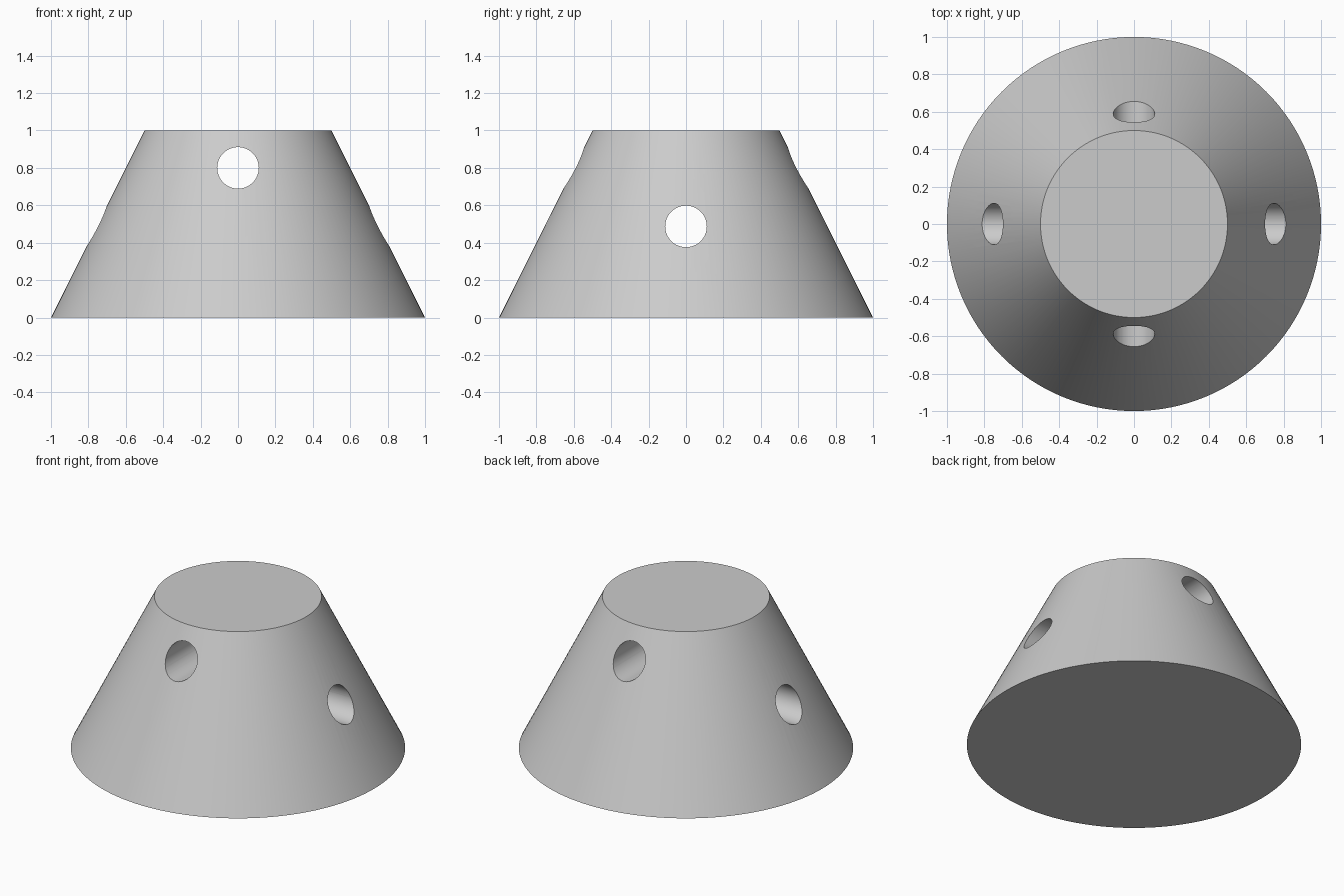
import bpy
import math

if "Cube" in bpy.data.objects:
    bpy.data.objects.remove(bpy.data.objects["Cube"])

grey = bpy.data.materials.new("light_grey")
grey.diffuse_color = (0.6, 0.6, 0.6, 1)
grey.use_nodes = True
grey.node_tree.nodes["Principled BSDF"].inputs["Base Color"].default_value = grey.diffuse_color

# Truncated cone body
bpy.ops.mesh.primitive_cone_add(vertices=128, radius1=1.0, radius2=0.5, depth=1.0,
                                location=(0, 0, 0.5))
body = bpy.context.object
body.name = "cone_body"
body.data.materials.append(grey)


# Round hole running straight through the body
def drill(name, height, rotation):
    bpy.ops.mesh.primitive_cylinder_add(vertices=64, radius=0.111, depth=3,
                                        location=(0, 0, height), rotation=rotation)
    cutter = bpy.context.object
    cutter.name = name
    cutter.hide_render = True
    cutter.data.materials.append(grey)
    mod = body.modifiers.new(name, 'BOOLEAN')
    mod.operation = 'DIFFERENCE'
    mod.solver = 'EXACT'
    mod.object = cutter
    bpy.ops.object.select_all(action='DESELECT')
    body.select_set(True)
    bpy.context.view_layer.objects.active = body
    bpy.ops.object.modifier_apply(modifier=mod.name)
    bpy.data.objects.remove(cutter)


# Upper hole front to back, lower hole side to side
drill("upper_hole", 0.80, (math.pi / 2, 0, 0))
drill("lower_hole", 0.487, (0, math.pi / 2, 0))

# Smooth walls with sharp rims
bpy.ops.object.shade_smooth_by_angle(angle=math.radians(30))
